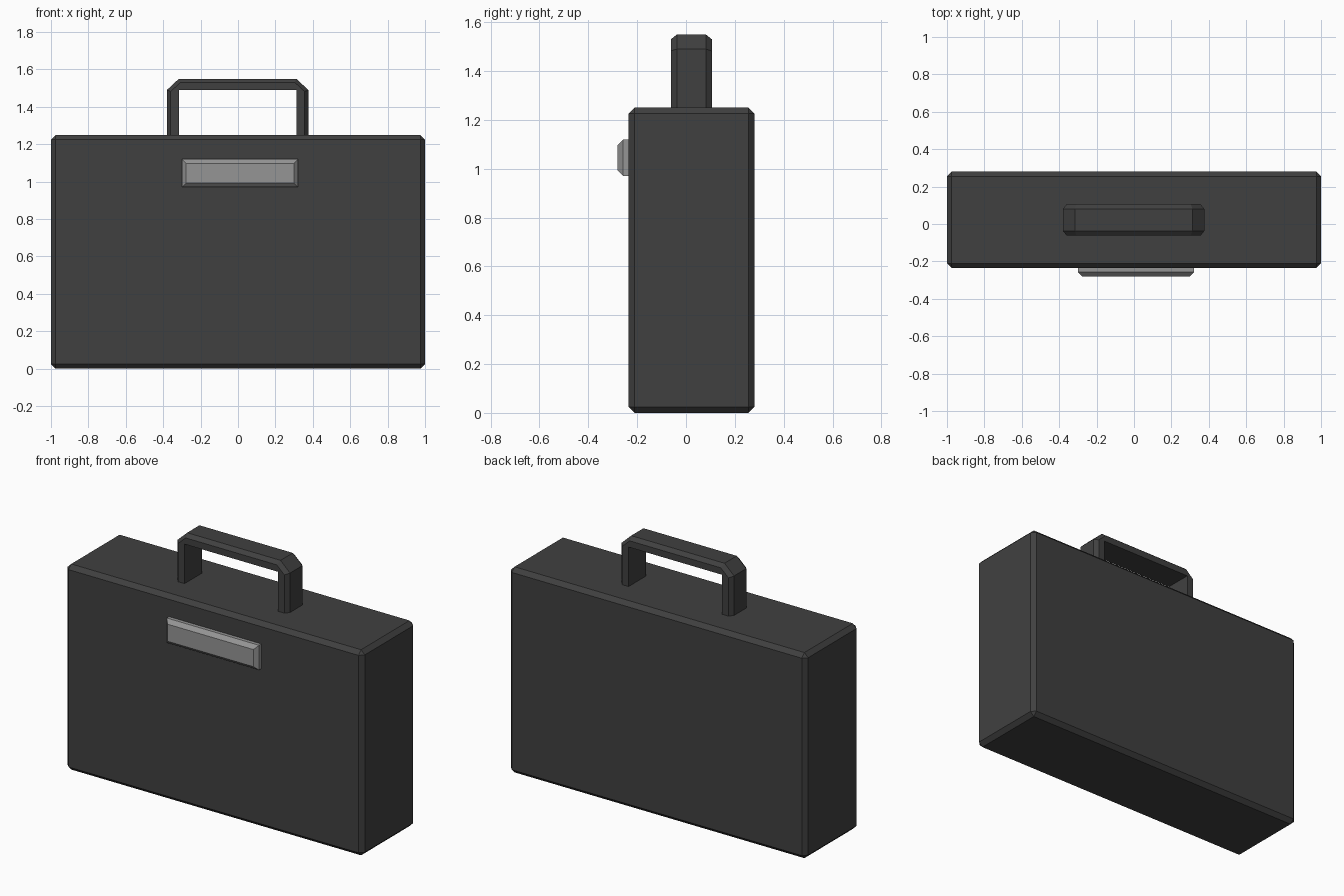
import bpy, bmesh

if "Cube" in bpy.data.objects:
    bpy.data.objects.remove(bpy.data.objects["Cube"])


def material(name, value):
    m = bpy.data.materials.new(name)
    m.diffuse_color = (value, value, value, 1)
    m.use_nodes = True
    m.node_tree.nodes["Principled BSDF"].inputs["Base Color"].default_value = m.diffuse_color
    return m


dark = material("charcoal leather", 0.051)
metal = material("grey metal", 0.3)


def finish(bm, name, mat):
    bmesh.ops.recalc_face_normals(bm, faces=bm.faces)
    me = bpy.data.meshes.new(name)
    bm.to_mesh(me)
    bm.free()
    me.materials.append(mat)
    ob = bpy.data.objects.new(name, me)
    bpy.context.collection.objects.link(ob)
    return ob


def box(lo, hi):
    bm = bmesh.new()
    bmesh.ops.create_cube(bm, size=1)
    for v in bm.verts:
        for i in range(3):
            v.co[i] = hi[i] if v.co[i] > 0 else lo[i]
    return bm


def chamfer(bm, edges, width):
    bmesh.ops.bevel(bm, geom=edges, offset=width, segments=1,
                    affect='EDGES', profile=0.5)


# Case body, all edges chamfered
bm = box((-1, -0.235, 0), (1, 0.28, 1.25))
chamfer(bm, list(bm.edges), 0.025)
finish(bm, "case_body", dark)

# Latch plate, chamfered around its front face only
front = -0.28
bm = box((-0.30, front, 0.97), (0.322, -0.225, 1.12))
chamfer(bm, [e for e in bm.edges
             if all(v.co.y < front + 0.001 for v in e.verts)], 0.023)
finish(bm, "latch", metal)

# Handle: six-point section swept along an arch, chamfered on its outer edges
y0, y1, c = -0.062, 0.106, 0.02
base, top, inner_top = 1.24, 1.55, 1.49
half, inner_half = 0.378, 0.314
# each station: outer (x, z), offset outer (x, z), inner (x, z)
left = [
    ((-half, base), (-half + c, base), (-inner_half, base)),
    ((-half, inner_top), (-half + c, inner_top - c * 0.4), (-inner_half, inner_top)),
    ((-inner_half, top), (-inner_half + c * 0.4, top - c), (-inner_half, inner_top)),
]
right = [tuple((-x, z) for x, z in s) for s in reversed(left)]
bm = bmesh.new()
rings = []
for outer, shoulder, inner in left + right:
    section = [(inner, y0), (shoulder, y0), (outer, y0 + c + 0.005),
               (outer, y1 - c - 0.005), (shoulder, y1), (inner, y1)]
    rings.append([bm.verts.new((p[0] - 0.002, y, p[1])) for p, y in section])
for a, b in zip(rings, rings[1:]):
    for i in range(6):
        j = (i + 1) % 6
        bm.faces.new((a[i], a[j], b[j], b[i]))
bm.faces.new(rings[0])
bm.faces.new(rings[-1])
bmesh.ops.remove_doubles(bm, verts=bm.verts, dist=0.0005)
finish(bm, "handle", dark)
